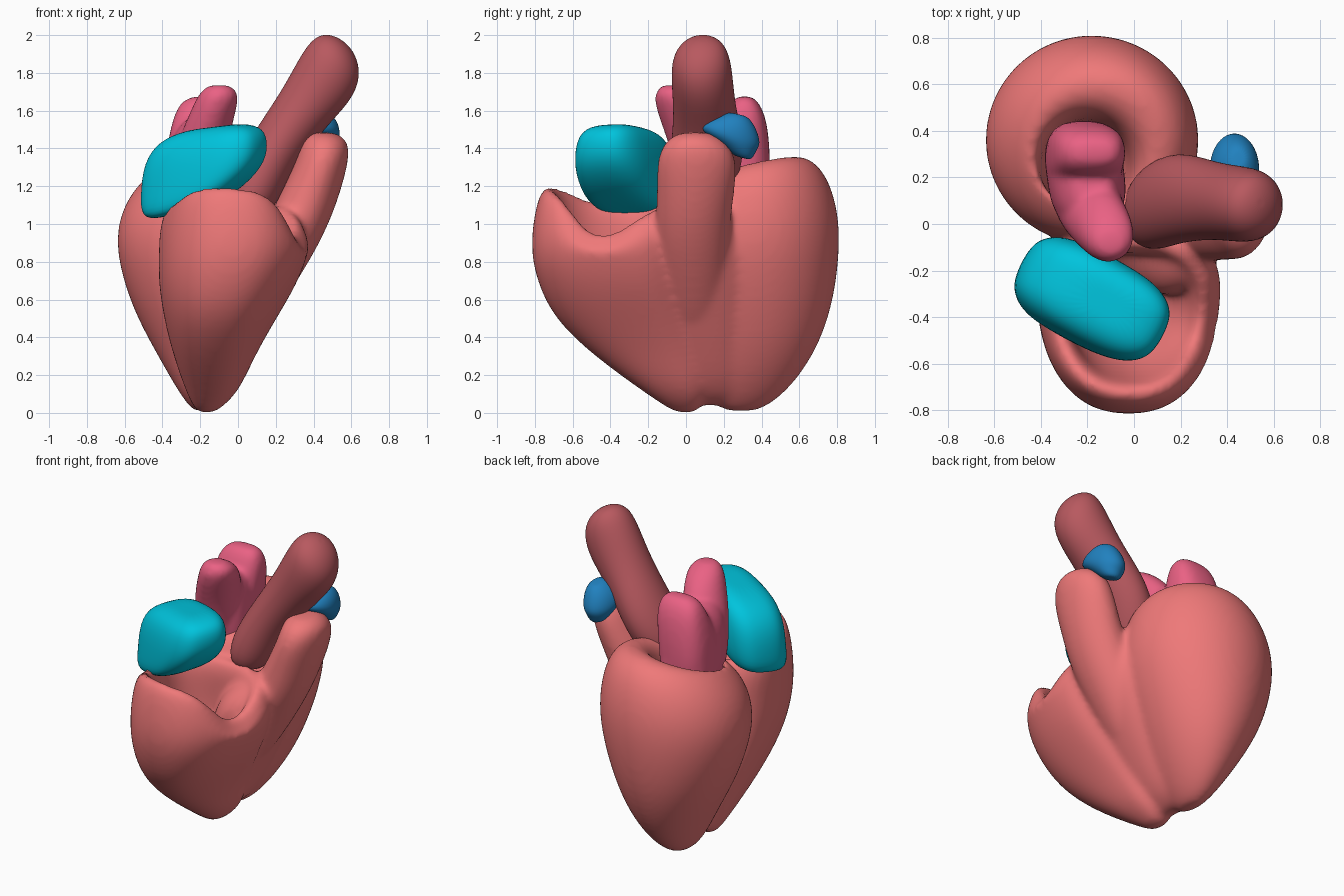
import bpy, bmesh
from math import sin, cos, pi, radians, exp, copysign

SEG = 24


def ring(x, y, z, rx, ry, tilt=0, slope=0, rot=0, p=2.0, taper=0, rim=None):
    """Superelliptic cross-section; tilt leans it along x, slope along y."""
    pts = []
    t, r = radians(tilt), radians(rot)
    for i in range(SEG):
        a = 2 * pi * i / SEG
        u = copysign(abs(cos(a)) ** (2 / p), cos(a)) * rx
        v = copysign(abs(sin(a)) ** (2 / p), sin(a)) * ry
        u *= 1 + taper * v / ry
        u, v = u * cos(r) - v * sin(r), u * sin(r) + v * cos(r)
        px, py, pz = x + u * cos(t), y + v, z - u * sin(t) + v * slope
        if rim:
            pz += rim(px, py)
        pts.append((px, py, pz))
    return pts


def build(name, lofts, color, fuse=0.0, smooth=0):
    """Skin each list of rings into a closed form, optionally fusing them."""
    bm = bmesh.new()
    for rings in lofts:
        loops = [[bm.verts.new(c) for c in r] for r in rings]
        for a, b in zip(loops, loops[1:]):
            for i in range(SEG):
                j = (i + 1) % SEG
                bm.faces.new((a[i], a[j], b[j], b[i]))
        for end in (loops[0], loops[-1]):
            c = [sum(v.co[k] for v in end) / SEG for k in range(3)]
            m = bm.verts.new(c)
            for i in range(SEG):
                bm.faces.new((m, end[i], end[(i + 1) % SEG]))
    bmesh.ops.recalc_face_normals(bm, faces=bm.faces)
    me = bpy.data.meshes.new(name)
    bm.to_mesh(me)
    bm.free()
    for f in me.polygons:
        f.use_smooth = True
    ob = bpy.data.objects.new(name, me)
    bpy.context.collection.objects.link(ob)
    sub = ob.modifiers.new("round", 'SUBSURF')
    sub.levels = sub.render_levels = 2
    if fuse:
        rm = ob.modifiers.new("fuse", 'REMESH')
        rm.mode, rm.voxel_size, rm.use_smooth_shade = 'VOXEL', fuse, True
        sm = ob.modifiers.new("soften", 'SMOOTH')
        sm.factor, sm.iterations = 0.5, smooth
    mat = bpy.data.materials.new(name + "_colour")
    mat.diffuse_color = (*color, 1)
    me.materials.append(mat)
    return ob


# left ventricle: egg-shaped cup, skin runs over the rim and down inside
left_cup = [ring(*r[:5], slope=r[5], tilt=r[6]) for r in [
    (-.19, .29, .01, .05, .10, 0, 0), (-.18, .31, .10, .13, .22, 0, 0),
    (-.175, .36, .30, .25, .32, 0, 0), (-.19, .37, .55, .375, .41, 0, 0),
    (-.185, .36, .85, .47, .462, .03, 0), (-.175, .36, 1.06, .46, .45, .06, -2),
    (-.16, .355, 1.23, .395, .385, .15, -6), (-.165, .34, 1.31, .28, .27, .26, -7),
    (-.205, .25, 1.24, .205, .205, .26, -6), (-.21, .25, 1.0, .19, .20, 0, 0),
    (-.2, .28, .6, .13, .14, 0, 0), (-.19, .28, .4, .05, .05, 0, 0)]]


# right ventricle: open crescent shell with a rim that dips at the side
def rim(x, y):
    back = min(1, max(0, (y + .68) / .2))
    return -.09 * back - .2 * exp(-((x - .34) ** 2 + (y + .47) ** 2) / .05)


spans = [(-.22, -.12, -.06, .06, 0), (-.27, .0, -.21, .12, .10),
         (-.34, .085, -.49, .12, .3), (-.39, .20, -.705, .08, .5),
         (-.42, .32, -.795, .03, .7), (-.415, .38, -.83, .02, .88)]
right_cup = [ring((a + b) / 2, (c + d) / 2, z, (b - a) / 2, (d - c) / 2,
                  p=2.4, taper=.15) for a, b, c, d, z in spans]
right_cup += [ring(-.02, -.4, z, rx, ry, p=2.4, taper=.18, rim=rim)
              for z, rx, ry in [(1.1, .385, .40), (1.2, .34, .36),
                                (1.2, .29, .30), (1.1, .26, .27)]]
right_cup += [ring(-.06, -.36, .8, .24, .25), ring(-.1, -.3, .5, .12, .15)]

# outflow trunk rising from the right ventricle
outflow = [ring(*r) for r in [
    (-.03, .05, .36, .12, .13), (.13, .04, .67, .17, .19),
    (.28, .03, .93, .175, .20), (.38, .05, 1.15, .16, .205),
    (.45, .06, 1.34, .14, .22), (.46, .05, 1.44, .13, .165),
    (.45, .05, 1.485, .07, .09)]]

# muscle filling the valley between both ventricles
bridge = [ring(*r) for r in [
    (-.18, .15, .04, .05, .17), (-.15, .14, .12, .125, .22),
    (-.08, .12, .32, .165, .28), (.01, .08, .55, .195, .32),
    (.10, .03, .75, .205, .34), (.17, .0, .93, .205, .31),
    (.24, .02, 1.05, .14, .2)]]
build("ventricles", [left_cup, right_cup, outflow, bridge],
      (.86, .19, .19), .018, 14)

# main artery leaning up to the right
build("main_artery", [[ring(*r) for r in [
    (.05, .03, 1.06, .10, .12, 10), (.08, .07, 1.18, .15, .19, 20),
    (.19, .12, 1.39, .145, .2, 38), (.34, .10, 1.60, .15, .165, 42),
    (.46, .085, 1.76, .18, .165, 38), (.52, .08, 1.88, .165, .155, 36),
    (.54, .09, 1.955, .10, .10, 33), (.545, .09, 1.975, .03, .03, 33)]]],
    (.48, .1, .115))

# right atrium resting in the right ventricle
build("right_atrium", [[ring(*r[:5], tilt=r[5], rot=-28, p=2.9) for r in [
    (-.30, -.29, 1.06, .13, .13, -14), (-.26, -.30, 1.10, .26, .19, -14),
    (-.19, -.32, 1.23, .345, .205, -13), (-.17, -.325, 1.37, .345, .20, -8),
    (-.14, -.335, 1.475, .29, .17, -7), (-.12, -.34, 1.515, .16, .1, -7)]]],
    (.0, .55, .72))

# left atrium: broad body with two upright lobes
body = [ring(*r, rot=8, p=3, slope=-.1) for r in [
    (-.21, .22, 1.04, .10, .14), (-.21, .22, 1.12, .17, .22),
    (-.21, .22, 1.34, .17, .23), (-.20, .2, 1.49, .14, .20),
    (-.18, .18, 1.57, .08, .13)]]
lobe_front = [ring(*r) for r in [
    (-.22, .17, 1.1, .15, .18), (-.2, .08, 1.4, .14, .16),
    (-.13, -.01, 1.6, .12, .15), (-.1, -.06, 1.69, .11, .11),
    (-.1, -.08, 1.735, .06, .05)]]
lobe_back = [ring(*r, p=2.6) for r in [
    (-.22, .27, 1.1, .16, .17), (-.22, .28, 1.35, .17, .17),
    (-.19, .31, 1.55, .16, .12), (-.18, .31, 1.64, .13, .08),
    (-.17, .31, 1.675, .08, .04)]]
build("left_atrium", [body, lobe_front, lobe_back], (.82, .12, .23), .016, 6)

# lung artery stub on the outflow trunk
build("lung_artery", [[ring(*r, slope=-.25) for r in [
    (.43, .30, 1.35, .05, .05), (.43, .27, 1.41, .09, .10),
    (.43, .22, 1.47, .115, .18), (.44, .26, 1.54, .09, .11),
    (.45, .28, 1.58, .04, .05)]]], (.015, .22, .52))
